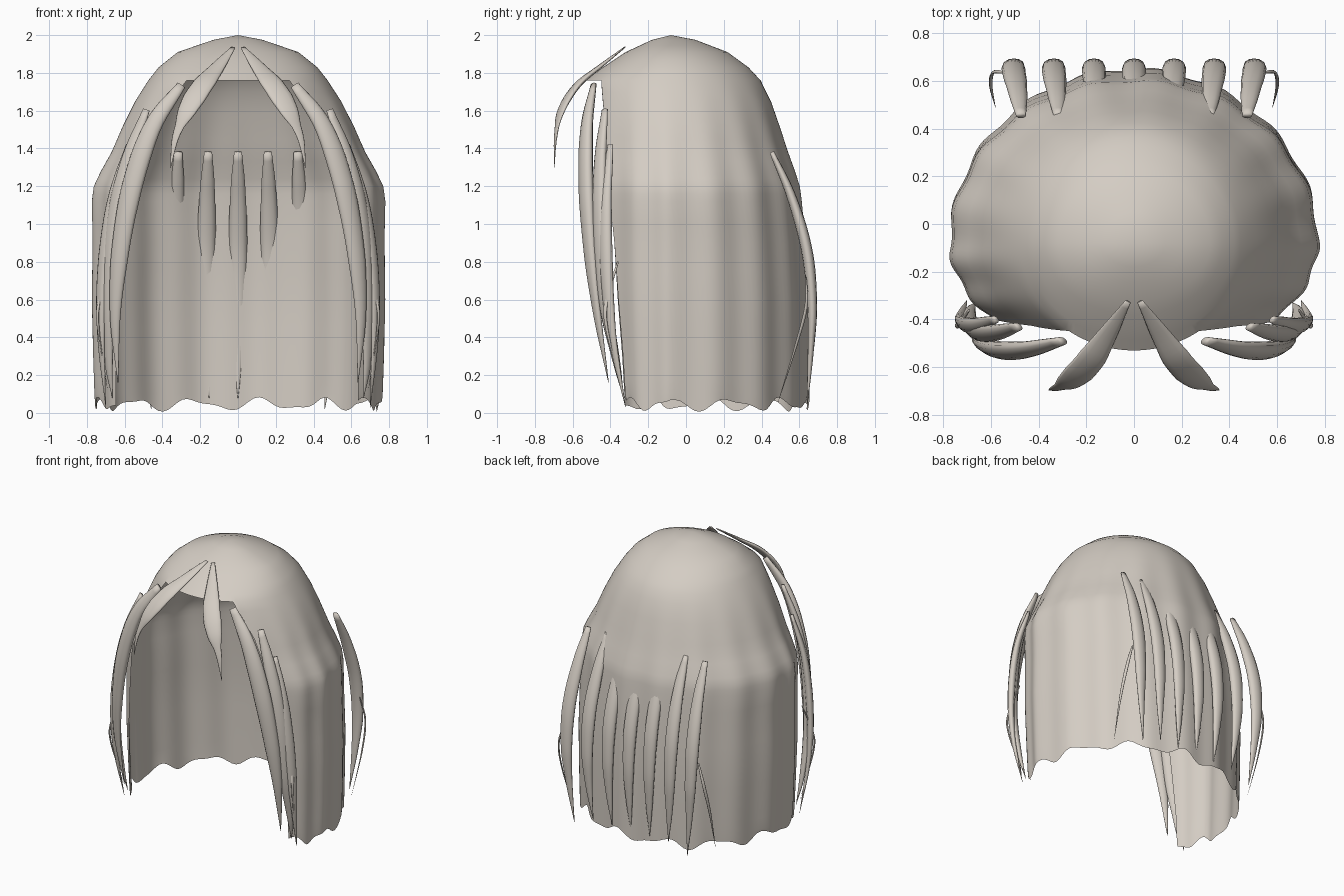
import bpy, bmesh, math
from mathutils import Vector

if "Cube" in bpy.data.objects:
    bpy.data.objects.remove(bpy.data.objects["Cube"])

mat = bpy.data.materials.new("pale_beige")
mat.diffuse_color = (0.66, 0.61, 0.55, 1)
mat.use_nodes = True
mat.node_tree.nodes["Principled BSDF"].inputs["Base Color"].default_value = mat.diffuse_color


def finish(bm, name):
    bmesh.ops.recalc_face_normals(bm, faces=bm.faces)
    for f in bm.faces:
        f.smooth = True
    me = bpy.data.meshes.new(name)
    bm.to_mesh(me)
    bm.free()
    me.materials.append(mat)
    ob = bpy.data.objects.new(name, me)
    bpy.context.collection.objects.link(ob)
    return ob


def lerp_rows(rows, z):
    for p, q in zip(rows, rows[1:]):
        if p[0] >= z >= q[0]:
            k = (p[0] - z) / (p[0] - q[0])
            return [a + (b - a) * k for a, b in zip(p, q)]
    return rows[-1]


# Hair shell: z, half width, back depth, front depth, opening half angle
ROWS = [(1.975, .13, .13, .10, 35), (1.91, .32, .30, .24, 35), (1.83, .42, .41, .36, 35),
        (1.76, .475, .475, .45, 35), (1.65, .545, .53, .47, 40), (1.52, .61, .575, .49, 45),
        (1.38, .67, .62, .50, 47), (1.28, .725, .655, .50, 48), (1.20, .762, .68, .50, 49),
        (1.12, .772, .69, .50, 50), (0.90, .768, .71, .50, 53), (0.60, .772, .727, .49, 55),
        (0.30, .765, .73, .47, 57), (0.00, .755, .73, .45, 58)]
N = 144
CUT = N * 35 // 360          # first column beside the face opening
CY = -0.08


def shell_point(z, k, u):
    _, a, b, f, te = lerp_rows(ROWS, z)
    t = 360 * min(k, N - k) / N
    t0 = 360 * CUT / N
    if z < 1.76:
        t = te + (t - t0) * (180 - te) / (180 - t0)
    side = 1 if k <= N / 2 else -1
    t = math.radians(t)
    wave = 1 + 0.011 * u * math.sin(17 * t * side + 0.6)
    c = math.cos(t)
    x = side * a * math.sin(t) * wave
    y = CY - (f if c > 0 else b) * c * wave
    return x, y, t * side


bm = bmesh.new()
levels = [1.975, 1.945, 1.91, 1.87, 1.83, 1.795, 1.76]
low = [1.70, 1.65, 1.58, 1.52, 1.45, 1.38, 1.33, 1.28, 1.24, 1.20, 1.16, 1.12, 1.0,
       .9, .75, .6, .45, .3, .18, .10, 0.0]
apex = bm.verts.new((0, CY, 2.0))
prev = None
for z in levels + low:
    ring = {}
    for k in range(N):
        if z < 1.76 and not CUT <= k <= N - CUT:
            continue
        u = max(0, min(1, (1.76 - z) / 0.6))
        x, y, t = shell_point(z, k, u)
        zz = z
        if z == 0:           # ragged lower hem
            zz = 0.045 + 0.027 * math.sin(13 * t + 0.5) + 0.012 * math.sin(23 * t + 1.5)
        ring[k] = bm.verts.new((x, y, zz))
    for k in ring:
        j = (k + 1) % N
        if j not in ring:
            continue
        if prev is None:
            bm.faces.new((apex, ring[k], ring[j]))
        else:
            bm.faces.new((prev[k], ring[k], ring[j], prev[j]))
    prev = ring
finish(bm, "hair_shell")


# Locks: flattened tapering tubes along a smooth path
def spline(pts, s):
    n = len(pts) - 1
    i = min(int(s * n), n - 1)
    t = s * n - i
    p1, p2 = pts[i], pts[i + 1]
    p0 = pts[i - 1] if i else p1 * 2 - p2
    p3 = pts[i + 2] if i + 2 <= n else p2 * 2 - p1
    return 0.5 * (2 * p1 + (p2 - p0) * t + (2 * p0 - 5 * p1 + 4 * p2 - p3) * t * t
                  + (3 * p1 - p0 - 3 * p2 + p3) * t ** 3)


BODY = [(0, .42), (.12, .72), (.3, .97), (.45, 1), (.65, .82), (.85, .42), (1, .03)]
BANG = [(0, .2), (.15, .55), (.35, .95), (.5, 1), (.62, .8), (.72, .42), (.85, .25), (1, .03)]


def taper(prof, s):
    for (a, va), (b, vb) in zip(prof, prof[1:]):
        if s <= b:
            k = (s - a) / (b - a)
            return va + (vb - va) * k
    return prof[-1][1]


def lock(name, pts, width, thick, prof=BODY, out=None, sx=1, steps=28, sides=12):
    pts = [Vector((p[0] * sx, p[1], p[2])) for p in pts]
    bm = bmesh.new()
    rings = []
    for i in range(steps + 1):
        s = i / steps
        p = spline(pts, s)
        tan = (spline(pts, min(1, s + .01)) - spline(pts, max(0, s - .01))).normalized()
        o = Vector((out[0] * sx, out[1], out[2])) if out else Vector((p.x, p.y, 0))
        o = (o - tan * o.dot(tan)).normalized()
        w = tan.cross(o)
        r = taper(prof, s)
        ring = []
        for j in range(sides):
            a = 2 * math.pi * j / sides
            ring.append(bm.verts.new(p + w * (math.cos(a) * width / 2 * r)
                                     + o * (math.sin(a) * thick / 2 * r)))
        rings.append(ring)
    for a, b in zip(rings, rings[1:]):
        for j in range(sides):
            k = (j + 1) % sides
            bm.faces.new((a[j], a[k], b[k], b[j]))
    bm.faces.new(rings[0])
    bm.faces.new(rings[-1])
    finish(bm, name)


# Row of back locks, all following the same bowed path
for i in range(-3, 4):
    x = i * 0.163
    d = 0.015 * (i / 3)
    tip = 0.02 if abs(i) == 3 else 0.08
    lock("back_lock", [(x - d, .455, 1.38), (x, .56, 1.14), (x + d, .64, .86), (x + d, .668, .58),
                       (x, .66, .32), (x - 2 * d, .64, tip)], .10, .06, out=(0, 1, 0))

for sx, side in ((1, "right"), (-1, "left")):
    # Fringe locks parting over the forehead
    lock("fringe_lock_" + side,
         [(.025, -.325, 1.935), (.11, -.46, 1.83), (.19, -.58, 1.73), (.27, -.66, 1.60),
          (.33, -.69, 1.46), (.357, -.697, 1.30)], .125, .035, BANG, out=(.3, -1, .5), sx=sx)
    # Locks framing the face
    lock("face_lock_" + side,
         [(.30, -.49, 1.735), (.45, -.525, 1.52), (.555, -.53, 1.22), (.62, -.51, .88),
          (.65, -.47, .52), (.635, -.41, .16)], .12, .07, out=(.45, -1, 0), sx=sx)
    lock("cheek_lock_" + side,
         [(.485, -.43, 1.605), (.585, -.455, 1.33), (.655, -.455, 1.0), (.685, -.43, .6),
          (.685, -.37, .28), (.665, -.33, .08)], .10, .06, out=(.8, -1, 0), sx=sx)
    lock("temple_lock_" + side,
         [(.58, -.40, 1.42), (.665, -.425, 1.12), (.715, -.42, .75), (.725, -.39, .4),
          (.70, -.32, .03)], .08, .05, out=(1, -.8, 0), sx=sx)
    # Thin loose wisps
    lock("front_wisp_" + side,
         [(.69, -.36, .80), (.735, -.42, .60), (.74, -.42, .45), (.69, -.34, .12)],
         .022, .014, sx=sx)
    lock("back_wisp_" + side,
         [(.545, .635, .72), (.59, .635, .56), (.60, .58, .35), (.58, .485, .05)],
         .022, .012, sx=sx)
